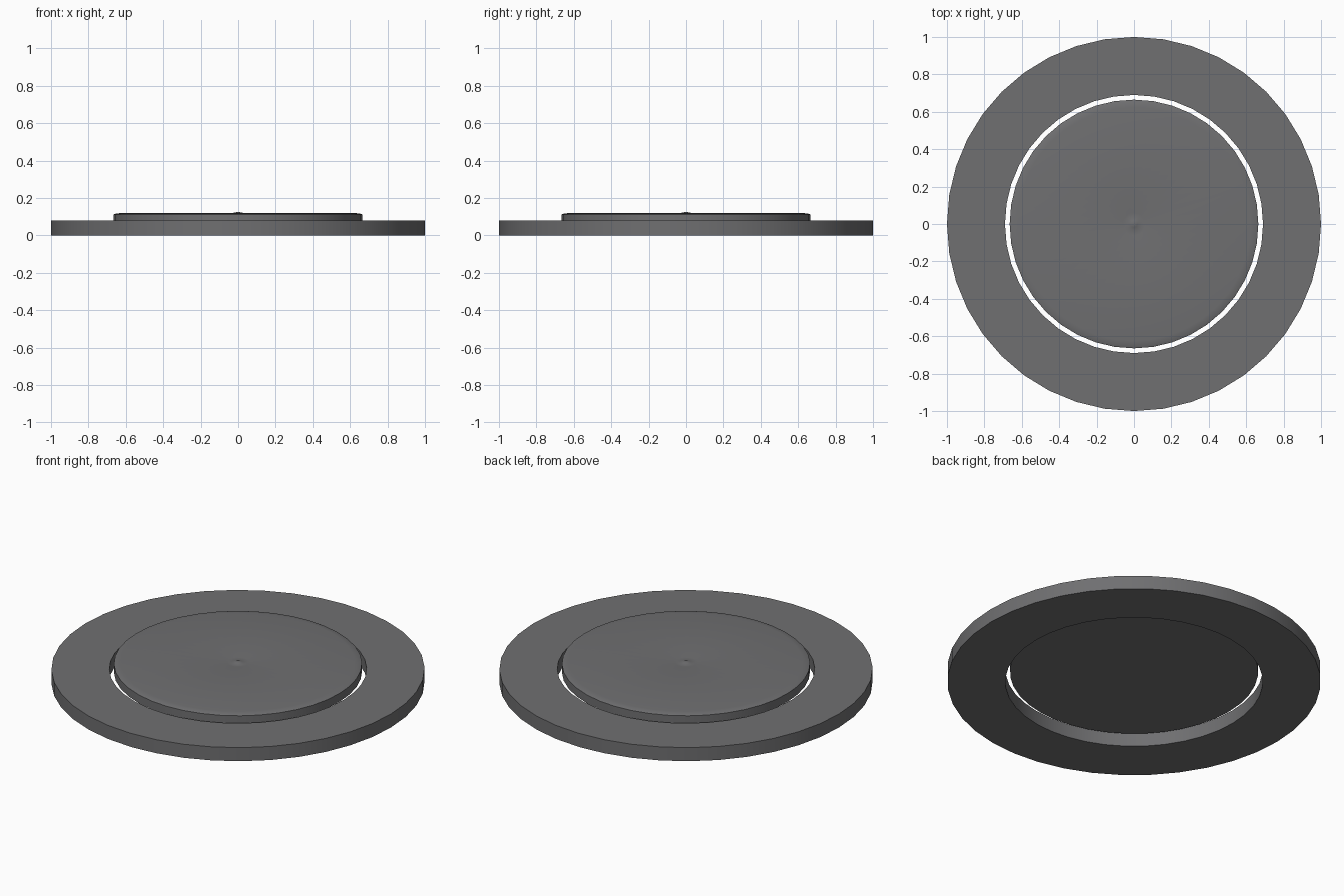
import bpy
import bmesh
import math

SEGMENTS = 40

cube = bpy.data.objects.get("Cube")
if cube:
    bpy.data.objects.remove(cube, do_unlink=True)

# Single dark grey finish
grey = bpy.data.materials.new("dark grey")
grey.use_nodes = True
colour = (0.16, 0.16, 0.165, 1.0)
grey.diffuse_color = colour
grey.node_tree.nodes["Principled BSDF"].inputs["Base Color"].default_value = colour


def lathe(name, profile, closed=False):
    """Spin a (radius, height) profile around the vertical axis."""
    bm = bmesh.new()
    verts = [bm.verts.new((r, 0, z)) for r, z in profile]
    pairs = list(zip(verts, verts[1:]))
    if closed:
        pairs.append((verts[-1], verts[0]))
    edges = [bm.edges.new(pair) for pair in pairs]
    bmesh.ops.spin(bm, geom=verts + edges, cent=(0, 0, 0), axis=(0, 0, 1),
                   angle=math.tau, steps=SEGMENTS, use_duplicate=False)
    bmesh.ops.remove_doubles(bm, verts=bm.verts[:], dist=0.0001)
    bmesh.ops.recalc_face_normals(bm, faces=bm.faces[:])
    mesh = bpy.data.meshes.new(name)
    bm.to_mesh(mesh)
    bm.free()
    mesh.materials.append(grey)
    obj = bpy.data.objects.new(name, mesh)
    bpy.context.collection.objects.link(obj)
    bpy.ops.object.select_all(action="DESELECT")
    obj.select_set(True)
    bpy.context.view_layer.objects.active = obj
    bpy.ops.object.shade_smooth_by_angle(angle=math.radians(30))
    return obj


# Flat outer ring with an open round hole
lathe("outer_ring", [(0.69, 0), (1, 0), (1, 0.08), (0.69, 0.08)], closed=True)

# Floating disc: flat underside, softened rim, shallow dimple and centre nub
lathe("centre_disc", [
    (0, 0.063), (0.665, 0.063), (0.665, 0.112), (0.655, 0.116), (0.625, 0.12),
    (0.06, 0.12), (0.035, 0.117), (0.018, 0.123), (0, 0.125),
])
